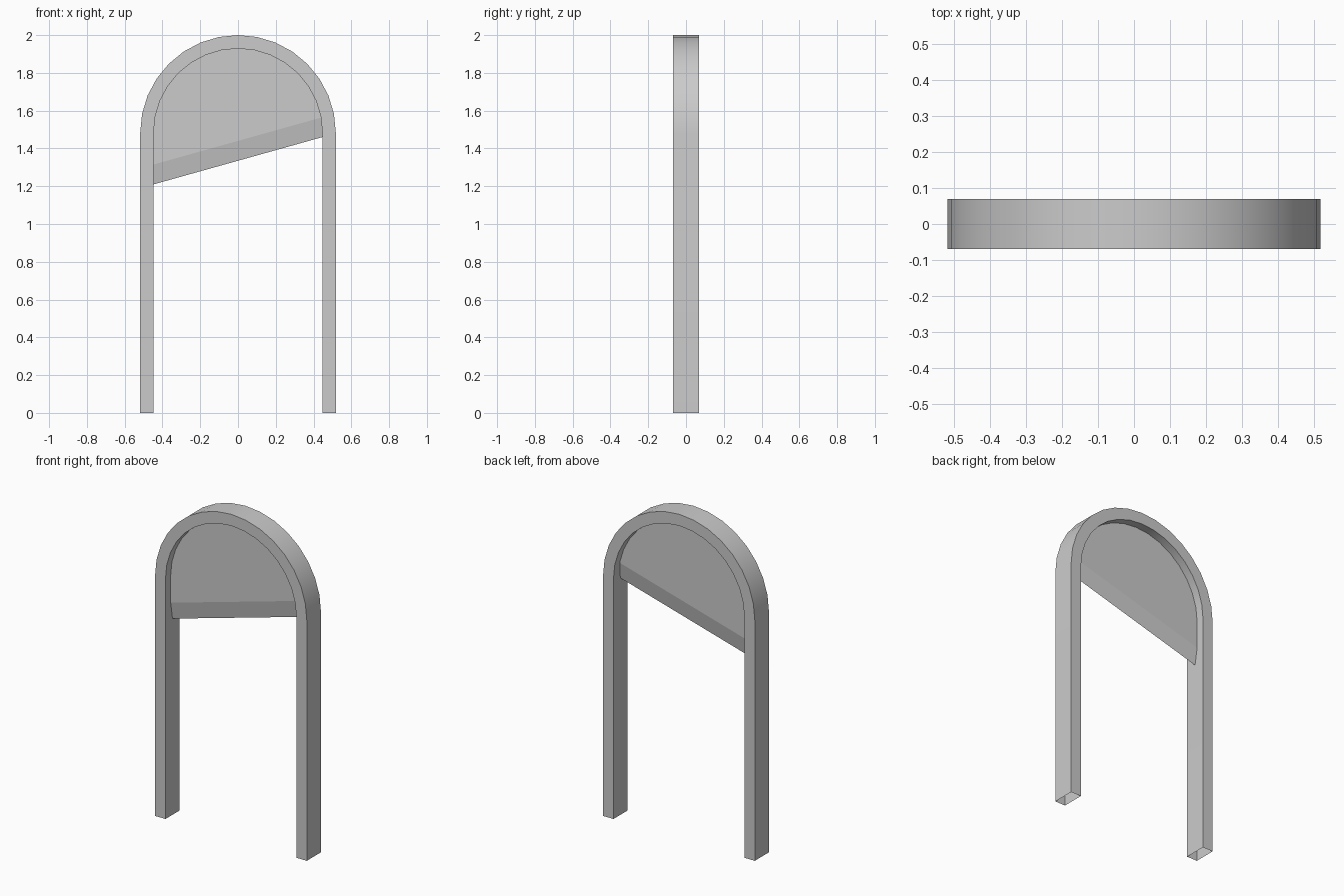
import bpy, bmesh, math
from mathutils import Vector

cube = bpy.data.objects.get("Cube")
if cube:
    bpy.data.objects.remove(cube, do_unlink=True)

OUTER, INNER, HALF_DEPTH = 0.518, 0.447, 0.069
SPRING = 2 - OUTER          # height where the arch begins
SEGMENTS = 16
BLADE_HALF, BEVEL, SLOPE, EDGE_MID = 0.018, 0.105, 0.28, 1.335

grey = bpy.data.materials.new("plain_grey")
grey.use_nodes = True
colour = (0.6, 0.6, 0.6, 1)
grey.diffuse_color = colour
grey.node_tree.nodes["Principled BSDF"].inputs["Base Color"].default_value = colour


def arch(radius, foot):
    """Outline from the right foot over the arch to the left foot."""
    pts = [(radius, foot)]
    for i in range(SEGMENTS + 1):
        a = math.pi * i / SEGMENTS
        pts.append((radius * math.cos(a), SPRING + radius * math.sin(a)))
    return pts + [(-radius, foot)]


def finish(bm, name):
    bmesh.ops.recalc_face_normals(bm, faces=bm.faces)
    mesh = bpy.data.meshes.new(name)
    bm.to_mesh(mesh)
    bm.free()
    mesh.materials.append(grey)
    obj = bpy.data.objects.new(name, mesh)
    bpy.context.collection.objects.link(obj)
    bpy.ops.object.select_all(action='DESELECT')
    obj.select_set(True)
    bpy.context.view_layer.objects.active = obj
    bpy.ops.object.shade_smooth_by_angle(angle=math.radians(30))
    return obj


# Arched frame: a hollow rectangular tube, open at both feet
bm = bmesh.new()
rings = []
for (xo, zo), (xi, zi) in zip(arch(OUTER, 0), arch(INNER, 0)):
    corners = [(xo, -HALF_DEPTH, zo), (xo, HALF_DEPTH, zo),
               (xi, HALF_DEPTH, zi), (xi, -HALF_DEPTH, zi)]
    rings.append([bm.verts.new(c) for c in corners])
for a, b in zip(rings, rings[1:]):
    for k in range(4):
        n = (k + 1) % 4
        bm.faces.new((a[k], a[n], b[n], b[k]))
# Open tube: point the normals away from the tube centre line
frame = finish(bm, "arched_frame")

# Blade: a thin arched slab, ground to a slanted edge on both sides
bm = bmesh.new()
face = bm.faces.new([bm.verts.new((x, -BLADE_HALF, z)) for x, z in arch(INNER, 1)])
new = bmesh.ops.extrude_face_region(bm, geom=[face])["geom"]
bmesh.ops.translate(bm, vec=(0, 2 * BLADE_HALF, 0),
                    verts=[v for v in new if isinstance(v, bmesh.types.BMVert)])
along = Vector((1, 0, SLOPE))
for side in (-1, 1):
    normal = along.cross(Vector((0, side * BLADE_HALF, BEVEL)))
    if normal.y * side < 0:
        normal.negate()
    cut = bmesh.ops.bisect_plane(
        bm, geom=bm.verts[:] + bm.edges[:] + bm.faces[:], dist=1e-5,
        plane_co=(0, 0, EDGE_MID), plane_no=normal, clear_outer=True)
    edges = [e for e in cut["geom_cut"] if isinstance(e, bmesh.types.BMEdge)]
    bmesh.ops.contextual_create(bm, geom=edges)
bmesh.ops.remove_doubles(bm, verts=bm.verts, dist=1e-4)
# Slightly sharper shading limit keeps the ground edge crisp
blade = finish(bm, "slanted_blade")
for poly in blade.data.polygons:
    poly.use_smooth = False
